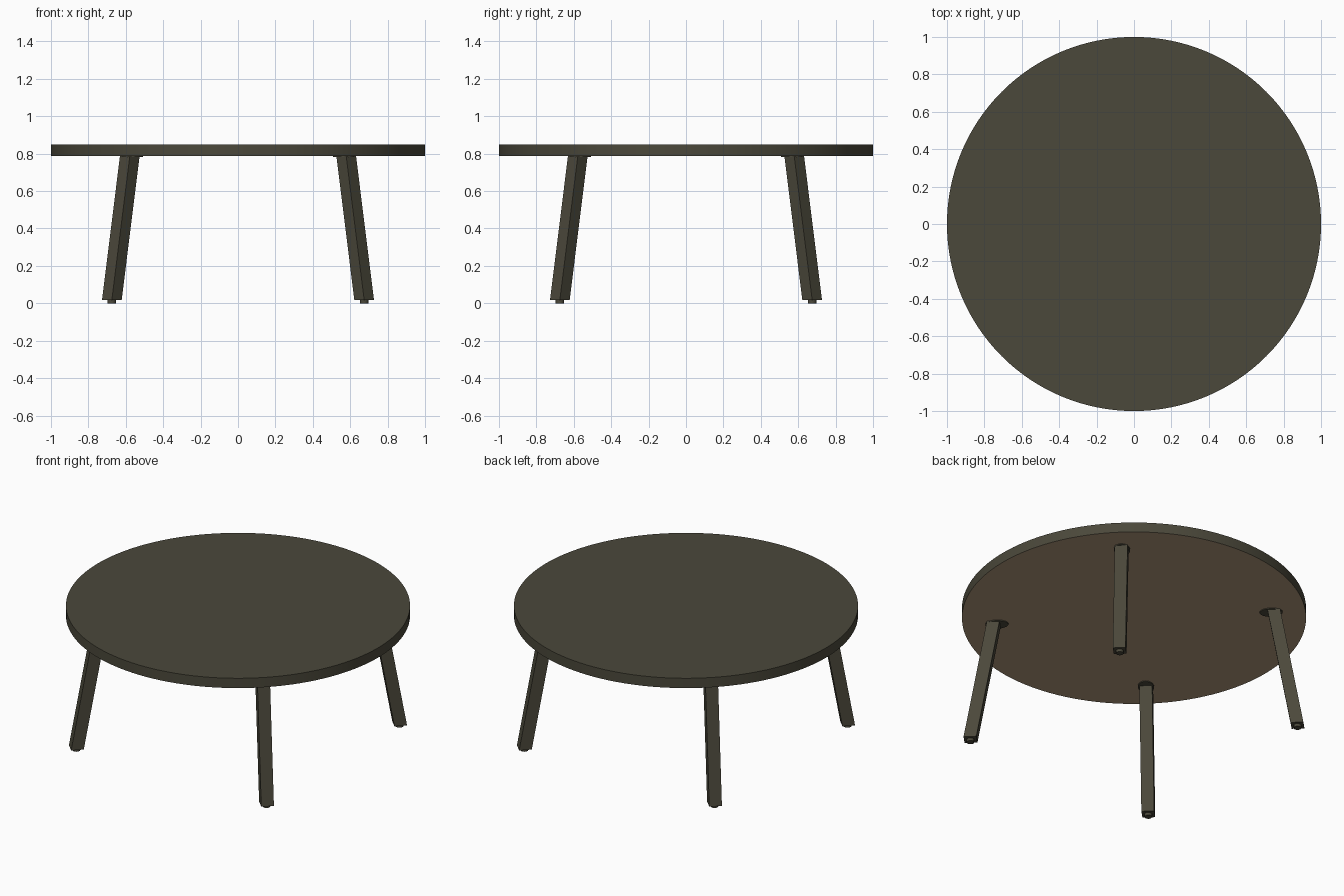
import bpy, bmesh, math
from mathutils import Matrix, Vector

if "Cube" in bpy.data.objects:
    bpy.data.objects.remove(bpy.data.objects["Cube"])


def material(name, rgb):
    m = bpy.data.materials.new(name)
    m.diffuse_color = (*rgb, 1)
    m.use_nodes = True
    m.node_tree.nodes["Principled BSDF"].inputs["Base Color"].default_value = m.diffuse_color
    return m


WOOD = material("dark_wood", (0.070, 0.065, 0.043))
UNDER = material("tan_underside", (0.430, 0.316, 0.200))


def make(name, bm, mat, smooth=False):
    me = bpy.data.meshes.new(name)
    bmesh.ops.recalc_face_normals(bm, faces=bm.faces)
    bm.to_mesh(me)
    bm.free()
    me.materials.append(mat)
    ob = bpy.data.objects.new(name, me)
    bpy.context.collection.objects.link(ob)
    if smooth:
        bpy.context.view_layer.objects.active = ob
        ob.select_set(True)
        bpy.ops.object.shade_smooth_by_angle(angle=math.radians(35))
        ob.select_set(False)
    return ob


def disc(name, r, z0, z1, mat, segs=96, at=(0, 0), scale=(1, 1), angle=0):
    """Upright cylinder, moved and stretched, then turned about the z axis."""
    bm = bmesh.new()
    bmesh.ops.create_cone(bm, cap_ends=True, segments=segs, radius1=r, radius2=r, depth=z1 - z0)
    m = (Matrix.Rotation(angle, 4, 'Z')
         @ Matrix.Translation((at[0], at[1], (z0 + z1) / 2))
         @ Matrix.Diagonal((scale[0], scale[1], 1, 1)))
    bm.transform(m)
    return make(name, bm, mat, True)


# Round top; its underside face is a lighter colour
top = disc("table_top", 1.0, 0.787, 0.85, WOOD, 128)
top.data.materials.append(UNDER)
for p in top.data.polygons:
    if p.normal.z < -0.5:
        p.material_index = 1

# Four splayed square legs, each with a mounting plate and a foot glide
R_TOP, R_BOTTOM, HALF = 0.818, 0.954, 0.0372
Z_TOP, Z_BOTTOM = 0.788, 0.018
for i, corner in enumerate(("back_right", "back_left", "front_left", "front_right")):
    a = math.radians(45 + 90 * i)
    bm = bmesh.new()
    bmesh.ops.create_cube(bm, size=2)
    for v in bm.verts:
        up = v.co.z > 0
        v.co = Vector((v.co.x * HALF + (R_TOP if up else R_BOTTOM),
                       v.co.y * HALF,
                       Z_TOP if up else Z_BOTTOM))
    bm.transform(Matrix.Rotation(a, 4, 'Z'))
    make(corner + "_leg", bm, WOOD)
    disc(corner + "_plate", 1, 0.782, 0.788, WOOD, 32, (R_TOP - 0.018, 0), (0.067, 0.047), a)
    disc(corner + "_glide", 0.022, 0.0, 0.02, WOOD, 24, (R_BOTTOM, 0), angle=a)
